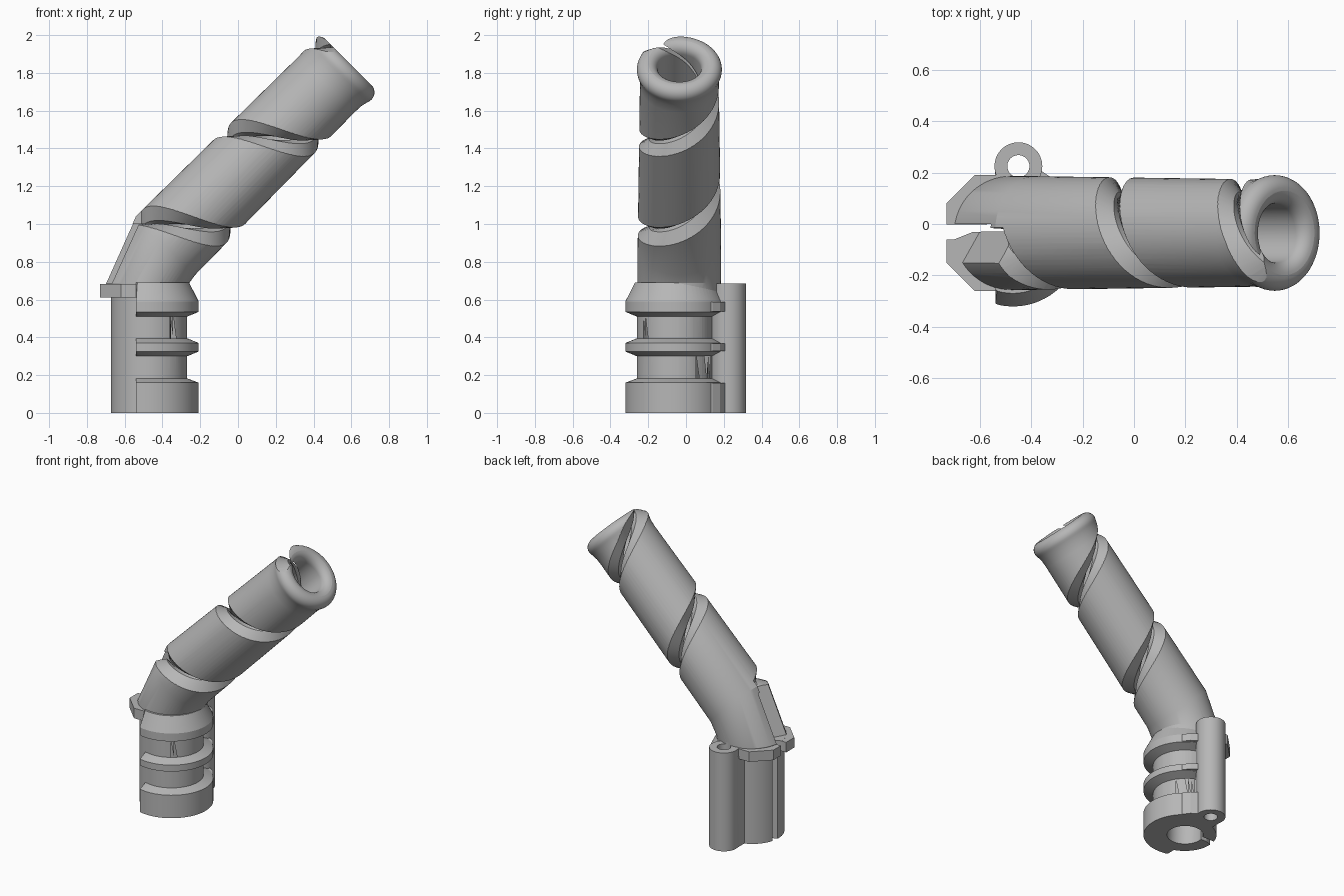
import bpy, bmesh, math
from mathutils import Vector

if "Cube" in bpy.data.objects:
    bpy.data.objects.remove(bpy.data.objects["Cube"])

SEG = 64
TILT = math.pi / 4
BASE_X, BASE_Y, TUBE_Y = -0.471, -0.058, -0.035

grey = bpy.data.materials.new("plain_grey")
grey.use_nodes = True
grey.diffuse_color = (0.47, 0.47, 0.47, 1)
grey.node_tree.nodes["Principled BSDF"].inputs["Base Color"].default_value = grey.diffuse_color


def loft(name, rings):
    """Closed solid skinned through equal rings of points."""
    bm = bmesh.new()
    rows = [[bm.verts.new(p) for p in ring] for ring in rings]
    n = len(rows[0])
    for a, b in zip(rows, rows[1:]):
        for i in range(n):
            j = (i + 1) % n
            bm.faces.new((a[i], a[j], b[j], b[i]))
    bm.faces.new(rows[0])
    bm.faces.new(rows[-1])
    bmesh.ops.recalc_face_normals(bm, faces=bm.faces)
    mesh = bpy.data.meshes.new(name)
    bm.to_mesh(mesh)
    bm.free()
    mesh.materials.append(grey)
    obj = bpy.data.objects.new(name, mesh)
    bpy.context.scene.collection.objects.link(obj)
    return obj


def around(centre, tilt, r, angle, along=0.0):
    """Point at an angle about a tilted axis: 0 is the upper side, then the front."""
    up = Vector((-math.cos(tilt), 0, math.sin(tilt)))
    axis = Vector((math.sin(tilt), 0, math.cos(tilt)))
    side = Vector((0, -1, 0))
    return Vector(centre) + r * (math.cos(angle) * up + math.sin(angle) * side) + along * axis


def ring(centre, tilt, r):
    return [around(centre, tilt, r, 2 * math.pi * i / SEG) for i in range(SEG)]


def on_axis(s):
    """Point on the axis of the leaning tube."""
    return Vector((s * math.sin(TILT) - 0.635, TUBE_Y, s * math.cos(TILT) + 0.635))


def upright(name, x, y, profile):
    return loft(name, [ring((x, y, z), 0, r) for r, z in profile])


def prism(name, outline, z0, z1, lean=0.0):
    return loft(name, [[(x + lean * (z - z0), y, z) for x, y in outline] for z in (z0, z1)])


def box(name, x0, x1, y0, y1, z0, z1):
    return prism(name, [(x0, y0), (x1, y0), (x1, y1), (x0, y1)], z0, z1)


def combine(target, tools, operation):
    """Join or cut with all tools in one exact boolean."""
    group = bpy.data.collections.new("tools")
    bpy.context.scene.collection.children.link(group)
    for tool in tools:
        tool.hide_render = True
        group.objects.link(tool)
    mod = target.modifiers.new(operation.title(), 'BOOLEAN')
    mod.operation = operation
    mod.solver = 'EXACT'
    mod.use_hole_tolerant = True
    mod.operand_type = 'COLLECTION'
    mod.collection = group
    bpy.context.view_layer.update()
    bpy.context.view_layer.objects.active = target
    bpy.ops.object.modifier_apply(modifier=mod.name)
    for tool in tools:
        bpy.data.objects.remove(tool)
    bpy.data.collections.remove(group)


# Clamp collars: stacked ribs, cut flat towards the rear of the clamp
collar_rings = [ring((BASE_X, BASE_Y, z), 0, r) for r, z in [
    (0.263, -0.05), (0.263, 0.16), (0.19, 0.187), (0.19, 0.295), (0.263, 0.325),
    (0.263, 0.37), (0.19, 0.4), (0.19, 0.505), (0.263, 0.535), (0.263, 0.59), (0.212, 0.69)]]
for row in collar_rings:
    for p in row:
        p.x = max(p.x, -0.54)
body = loft("slotted_tube", collar_rings)

# Core column inside the collars, and the chamfered stop flange
parts = [upright("core", BASE_X, BASE_Y, [(0.202, -0.06), (0.202, 0.64)])]
parts.append(prism("flange", [(-0.73, 0.08), (-0.62, 0.19), (-0.53, 0.19), (-0.53, -0.26),
                              (-0.62, -0.26), (-0.73, -0.15)], 0.612, 0.682))

# Small side pipe with a filler wall and webs joining it to each collar
parts.append(upright("side_pipe", -0.45, 0.225, [(0.093, -0.07), (0.093, 0.685)]))
parts.append(box("pipe_wall", -0.541, -0.46, 0.05, 0.22, -0.04, 0.63))
for z0, z1 in ((-0.03, 0.158), (0.327, 0.368), (0.537, 0.588)):
    parts.append(prism("pipe_web", [(-0.47, 0.08), (-0.28, 0.08), (-0.29, 0.14), (-0.32, 0.18),
                                    (-0.36, 0.206), (-0.47, 0.206)], z0, z1))

# Elbow, leaning tube and rounded lip
LIP_S, LIP_R, LIP = 1.672, 0.17, 0.055


def lip_ring(degrees):
    a = math.radians(degrees)
    return ring(on_axis(LIP_S + LIP * math.sin(a)), TILT, LIP_R + LIP * math.cos(a))


tube = [ring((-0.479, TUBE_Y, 0.63), 0, 0.217), ring((-0.479, TUBE_Y, 0.687), 0, 0.221),
        ring(on_axis(0.354), TILT, 0.221), ring(on_axis(1.56), TILT, 0.209),
        ring(on_axis(1.61), TILT, 0.211)]
tube += [lip_ring(d) for d in range(-24, 88, 12)]
parts.append(loft("leaning_tube", tube))
combine(body, parts, 'UNION')

# Level foot, and the bore following the bend and flaring at the lip
cuts = [box("foot_trim", -1, 1, -1, 1, -0.4, 0)]
bore = [ring((BASE_X, BASE_Y, -0.1), 0, 0.115), ring((BASE_X, TUBE_Y, 0.687), 0, 0.115),
        ring(on_axis(0.354), TILT, 0.115)]
bore += [lip_ring(d) for d in range(180, 94, -12)]
bore += [ring(on_axis(1.9), TILT, 0.166)]
cuts.append(loft("bore", bore))
cuts.append(upright("pipe_bore", -0.45, 0.225, [(0.043, -0.1), (0.043, 0.7)]))

# Straight slit up the clamp, then a bevelled slit up the elbow
cuts.append(prism("clamp_slit", [(-0.9, -0.06), (-0.7, -0.06), (-0.63, -0.032), (-0.465, -0.032),
                                 (-0.465, -0.002), (-0.9, -0.002)], -0.1, 0.695))
cuts.append(prism("elbow_slit", [(-0.9, -0.155), (-0.67, -0.155), (-0.6, -0.03), (-0.42, -0.03),
                                 (-0.42, 0), (-0.9, 0)], 0.684, 1.0, 0.457))

# Spiral slit with a wide bevelled mouth
PITCH, START, TURNS, STEPS = 0.66, 0.335, 2.3, 130
mouth = [(0.27, 0.118), (0.16, 0.012), (0.08, 0.012)]
section = mouth + [(r, -w) for r, w in reversed(mouth)]
spiral = []
for i in range(STEPS + 1):
    turn = -0.015 + (TURNS + 0.015) * i / STEPS
    centre = on_axis(START + PITCH * turn)
    spiral.append([around(centre, TILT, r, 2 * math.pi * turn, w) for r, w in section])
cuts.append(loft("spiral_slit", spiral))
combine(body, cuts, 'DIFFERENCE')

# Smooth round surfaces, keep the cut edges crisp
bpy.ops.object.select_all(action='DESELECT')
body.select_set(True)
bpy.context.view_layer.objects.active = body
bpy.ops.object.shade_smooth_by_angle(angle=math.radians(20))
